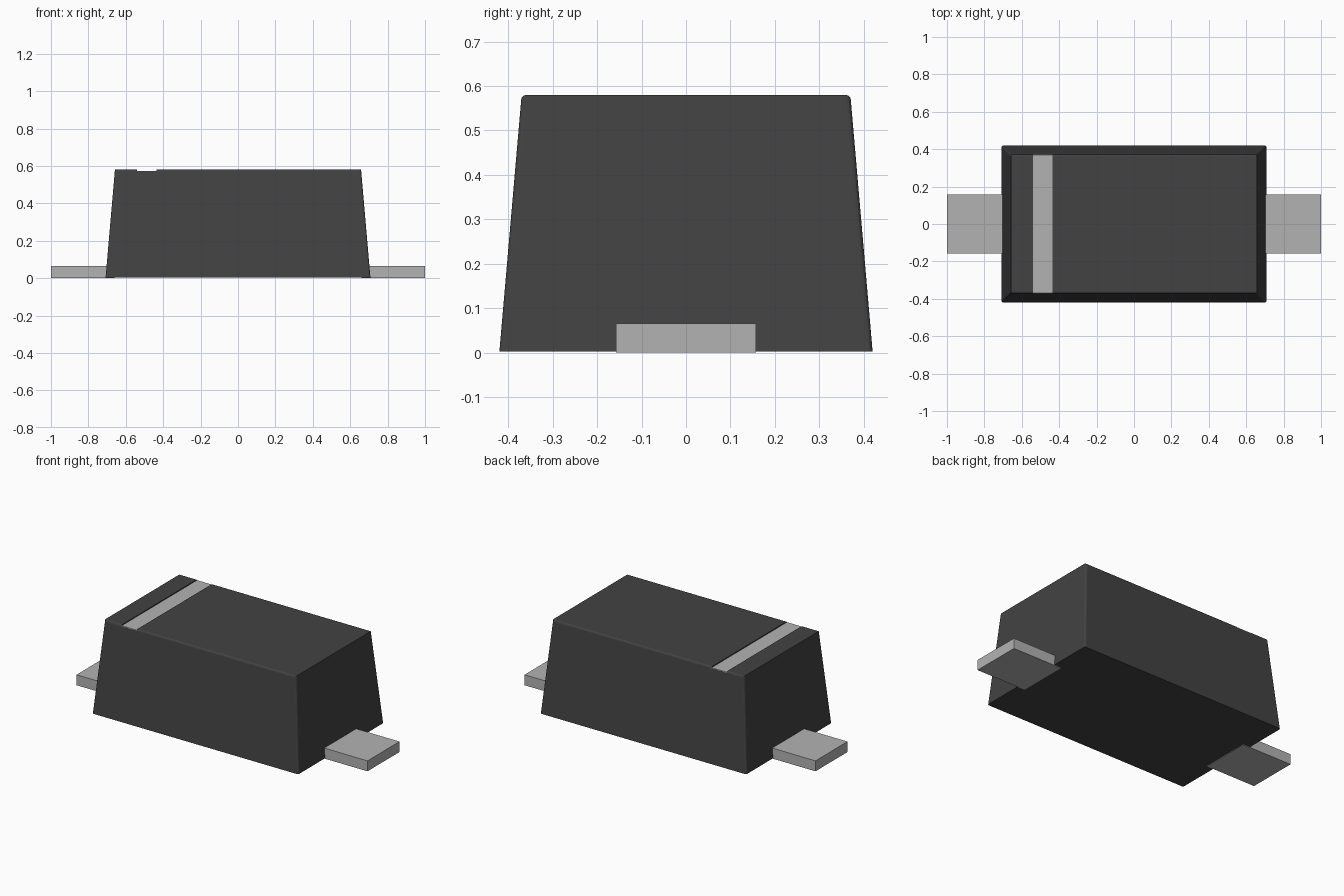
import bpy, bmesh

if "Cube" in bpy.data.objects:
    bpy.data.objects.remove(bpy.data.objects["Cube"])


def material(name, value):
    mat = bpy.data.materials.new(name)
    mat.diffuse_color = (value, value, value, 1)
    mat.use_nodes = True
    mat.node_tree.nodes["Principled BSDF"].inputs["Base Color"].default_value = mat.diffuse_color
    return mat


def tapered_box(name, x0, x1, hy, z0, z1, inset_x=0.0, inset_y=0.0, mat=None, round_edges=0.0):
    bm = bmesh.new()
    bmesh.ops.create_cube(bm, size=2)
    for v in bm.verts:
        top = v.co.z > 0
        ix, iy = (inset_x, inset_y) if top else (0, 0)
        v.co.x = x1 - ix if v.co.x > 0 else x0 + ix
        v.co.y = (hy - iy) * (1 if v.co.y > 0 else -1)
        v.co.z = z1 if top else z0
    if round_edges:
        # Corner edges and the two long top edges
        edges = []
        for e in bm.edges:
            a, b = (v.co for v in e.verts)
            upright = abs(a.z - b.z) > 0.1
            long_top = min(a.z, b.z) > 0.1 and abs(a.x - b.x) > 0.1
            if upright or long_top:
                edges.append(e)
        bmesh.ops.bevel(bm, geom=edges, offset=round_edges, segments=3,
                        profile=0.5, affect='EDGES', clamp_overlap=True)
    bmesh.ops.recalc_face_normals(bm, faces=bm.faces)
    mesh = bpy.data.meshes.new(name)
    bm.to_mesh(mesh)
    bm.free()
    obj = bpy.data.objects.new(name, mesh)
    bpy.context.collection.objects.link(obj)
    if mat:
        mesh.materials.append(mat)
    return obj


dark = material("dark_plastic", 0.055)
light = material("light_grey", 0.45)

BASE, TOP = 0.003, 0.58
BAND_X0, BAND_X1, FLOOR = -0.54, -0.435, 0.574

# Moulded body with drafted sides
body = tapered_box("body", -0.708, 0.708, 0.42, BASE, TOP, 0.05, 0.05, dark, 0.01)


def cut(name, *dims):
    cutter = tapered_box(name, *dims)
    cutter.hide_render = True
    cutter.hide_viewport = True
    cutter.display_type = 'WIRE'
    mod = body.modifiers.new(name, 'BOOLEAN')
    mod.operation = 'DIFFERENCE'
    mod.solver = 'EXACT'
    mod.object = cutter


# Shallow groove across the top, filled by the polarity band
cut("band_cutter", BAND_X0, BAND_X1, 0.5, FLOOR - 0.004, 0.65)
tapered_box("polarity_band", BAND_X0, BAND_X1, 0.3705, FLOOR - 0.004, FLOOR, 0, 0.0005, light)

# Flat leads, tucked a little way under each end of the body
for name, x0, x1 in (("left_lead", -1.0, -0.66), ("right_lead", 0.66, 1.0)):
    tapered_box(name, x0, x1, 0.157, 0.0, 0.065, mat=light)
